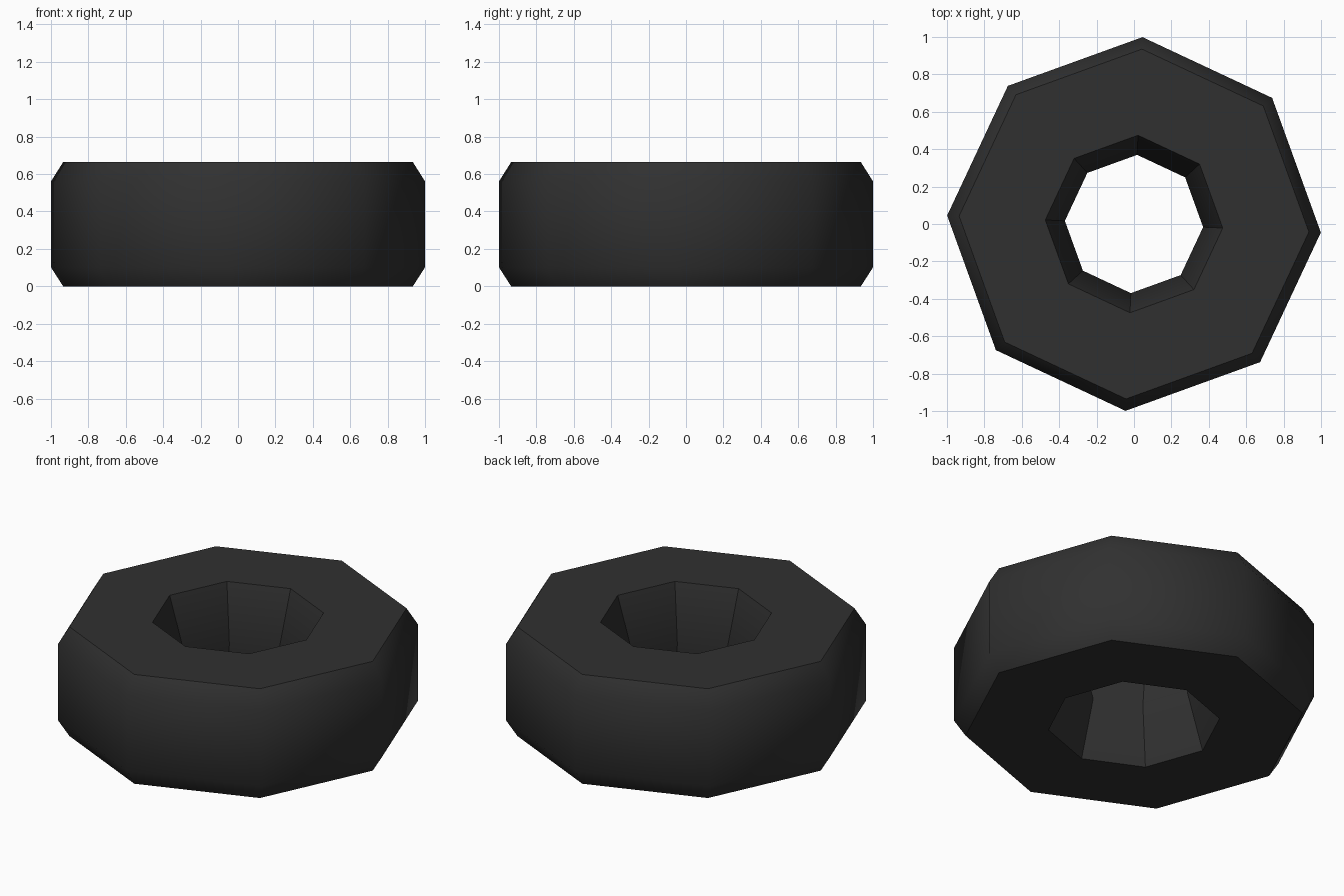
import bpy, math

if "Cube" in bpy.data.objects:
    bpy.data.objects.remove(bpy.data.objects["Cube"])

SIDES = 8
OFFSET = math.radians(-2.6)
# Closed ring cross-section: (radius, height)
PROFILE = [(1.0, 0.10), (1.0, 0.562), (0.936, 0.664),
           (0.475, 0.664), (0.37, 0.332), (0.475, 0.0), (0.936, 0.0)]

# Octagonal ring: sweep the profile around z
verts, faces = [], []
n = len(PROFILE)
for i in range(SIDES):
    a = OFFSET + i * math.tau / SIDES
    verts += [(r * math.cos(a), r * math.sin(a), z) for r, z in PROFILE]
    j = (i + 1) % SIDES
    for k in range(n):
        m = (k + 1) % n
        faces.append((i * n + k, j * n + k, j * n + m, i * n + m))

mesh = bpy.data.meshes.new("octagonal_ring")
mesh.from_pydata(verts, [], faces)
mesh.update()
ring = bpy.data.objects.new("octagonal_ring", mesh)
bpy.context.collection.objects.link(ring)

# Dark rubber colour
mat = bpy.data.materials.new("dark_grey")
mat.diffuse_color = (0.03, 0.03, 0.03, 1)
mat.use_nodes = True
mat.node_tree.nodes["Principled BSDF"].inputs["Base Color"].default_value = mat.diffuse_color
mesh.materials.append(mat)

# Soft chamfers, crisp corners
bpy.context.view_layer.objects.active = ring
ring.select_set(True)
bpy.ops.object.shade_smooth_by_angle(angle=math.radians(40))
